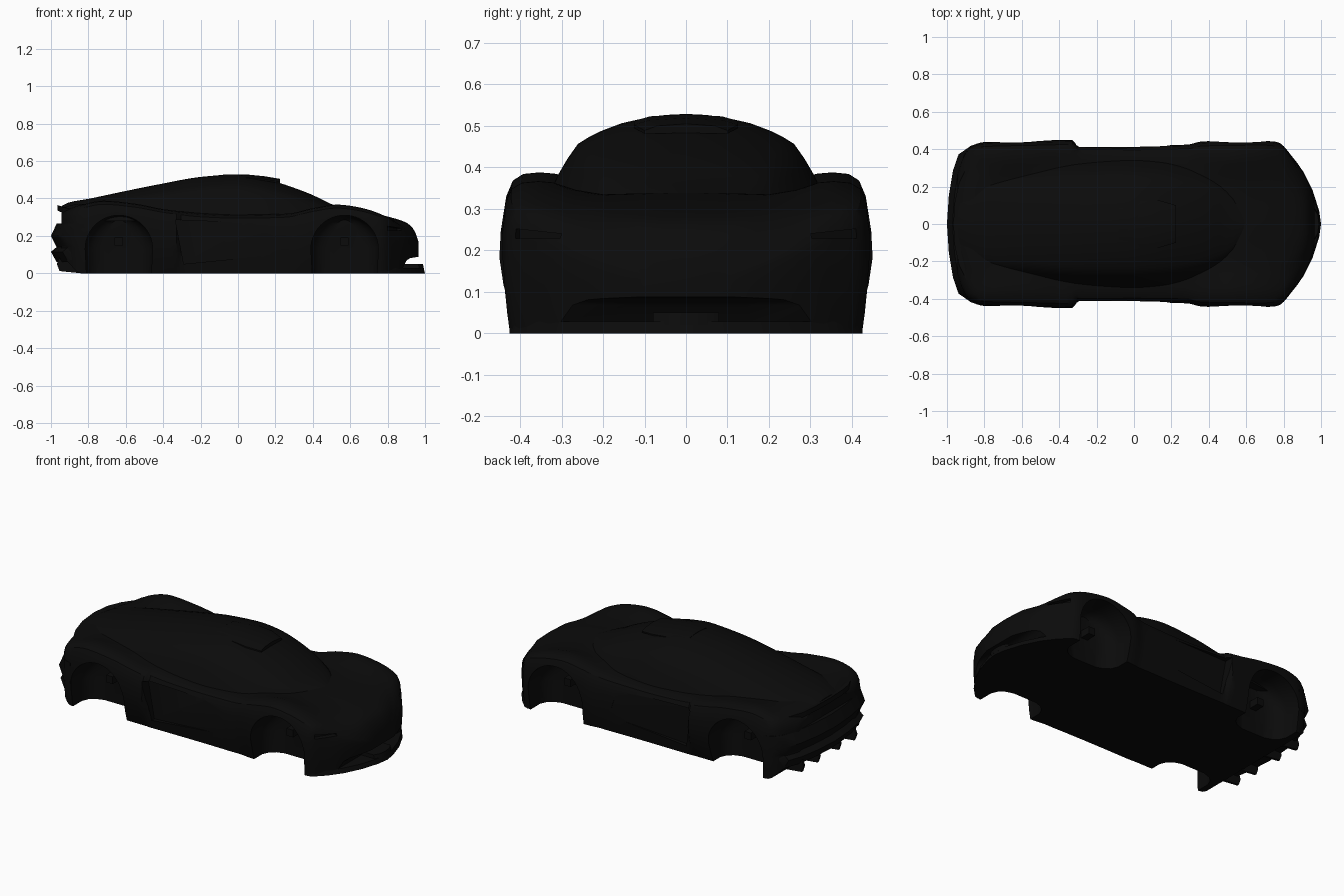
import bpy, bmesh, math

if "Cube" in bpy.data.objects:
    bpy.data.objects.remove(bpy.data.objects["Cube"])

black = bpy.data.materials.new("gloss_black")
black.diffuse_color = (0.0033, 0.0033, 0.0033, 1)
black.use_nodes = True
black.node_tree.nodes["Principled BSDF"].inputs["Base Color"].default_value = black.diffuse_color


def curve(keys, x):
    """Monotone cubic through (x, value) keys."""
    n = len(keys)
    d = [(keys[i+1][1]-keys[i][1])/(keys[i+1][0]-keys[i][0]) for i in range(n-1)]
    m = [d[0]] + [2*a*b/(a+b) if a*b > 0 else 0 for a, b in zip(d, d[1:])] + [d[-1]]
    x = min(max(x, keys[0][0]), keys[-1][0])
    i = max(j for j in range(n-1) if keys[j][0] <= x)
    h = keys[i+1][0]-keys[i][0]
    t = (x-keys[i][0])/h
    return ((2*t**3-3*t*t+1)*keys[i][1] + (t**3-2*t*t+t)*h*m[i]
            + (3*t*t-2*t**3)*keys[i+1][1] + (t**3-t*t)*h*m[i+1])


def loft(name, rings, smooth=True):
    """Skin closed rings of points and cap both ends."""
    bm = bmesh.new()
    vs = [[bm.verts.new(p) for p in r] for r in rings]
    n = len(vs[0])
    for a, b in zip(vs, vs[1:]):
        for i in range(n):
            j = (i+1) % n
            bm.faces.new((a[i], a[j], b[j], b[i]))
    bm.faces.new(vs[0])
    bm.faces.new(vs[-1])
    bmesh.ops.recalc_face_normals(bm, faces=bm.faces)
    me = bpy.data.meshes.new(name)
    bm.to_mesh(me)
    bm.free()
    me.materials.append(black)
    ob = bpy.data.objects.new(name, me)
    bpy.context.collection.objects.link(ob)
    if smooth:
        finish(ob)
    return ob


def finish(ob):
    bpy.ops.object.select_all(action='DESELECT')
    ob.select_set(True)
    bpy.context.view_layer.objects.active = ob
    bpy.ops.object.shade_smooth_by_angle(angle=math.radians(32))


def mirrored(half):
    """Complete a half section given as (x, y, z), first and last on the centre."""
    return half + [(x, -y, z) for x, y, z in reversed(half[1:-1])]


def slab(name, outline, z0, z1, inset=0.0):
    """Horizontal plate from a half plan outline (x, y)."""
    return loft(name, [mirrored([(x-inset*k, y, z) for x, y in outline])
                       for z, k in ((z0, 0), (z1, 1))])


def cut(ob, cutter):
    mod = ob.modifiers.new("cut", 'BOOLEAN')
    mod.operation, mod.solver, mod.object = 'DIFFERENCE', 'EXACT', cutter
    bpy.ops.object.select_all(action='DESELECT')
    ob.select_set(True)
    bpy.context.view_layer.objects.active = ob
    bpy.ops.object.modifier_apply(modifier=mod.name)
    bpy.data.objects.remove(cutter)


def arch(x, side):
    """Wheel tub: round top, straight legs, rounded inner end."""
    rings = []
    for y, k in ((.255, .45), (.27, .72), (.295, .9), (.335, 1), (.6, 1)):
        r = .18*k
        ring = [(x+r*math.cos(math.pi*i/28), side*y, .13+.18*(.75+.25*k)*math.sin(math.pi*i/28))
                for i in range(29)]
        rings.append(ring + [(x-r*.95, side*y, -.05), (x+r*.95, side*y, -.05)])
    return loft("arch_cutter", rings, False)


# body shell: width, sill ratio, shoulder height, deck height and underside along the length
width = [(-.945, .275), (-.92, .345), (-.9, .385), (-.87, .417), (-.8, .438), (-.5, .446),
         (-.33, .45), (-.305, .422), (0, .42), (.28, .424), (.37, .442), (.7, .446),
         (.77, .437), (.85, .355), (.9, .285), (.94, .2), (.965, .11)]
sill = [(-.8, .965), (-.55, .95), (-.46, .895), (-.33, .89), (-.305, .955), (.25, .955),
        (.37, .93), (.7, .96)]
shoulder = [(-.945, .292), (-.92, .318), (-.85, .36), (-.72, .388), (-.55, .372), (-.4, .343),
            (-.2, .318), (0, .31), (.25, .315), (.4, .348), (.53, .367), (.64, .354),
            (.8, .30), (.85, .262), (.9, .217), (.94, .18), (.965, .145)]
deck = [(-.945, .345), (-.9, .362), (-.85, .37), (-.5, .35), (0, .32), (.4, .33), (.55, .335),
        (.7, .32), (.82, .293), (.9, .266), (.94, .23), (.965, .165)]
under = [(-.945, .085), (-.92, .07), (-.84, 0), (.86, 0), (.91, .078), (.965, .088)]

stations = [-.945, -.935] + [-.92+.02*i for i in range(29)] + [-.33, -.318, -.305]
stations += [-.28+.04*i for i in range(14)] + [.28+.02*i for i in range(33)] + [.935, .95, .965]
stations = sorted(set(round(s, 3) for s in stations))
rings = []
for x in stations:
    w, k, s, c, b = (curve(t, x) for t in (width, sill, shoulder, deck, under))
    h = s-b
    rings.append(mirrored([(x, y*w, z) for y, z in (
        (0, b), (.5, b), (k, b), (k+(1-k)*.4, b+.15*h), (k+(1-k)*.8, b+.35*h),
        (1, b+.55*h), (.993, b+.73*h),
        (.978, b+.86*h), (.945, b+.95*h), (.89, b+.99*h), (.8, s+max(0, c-s)*.3),
        (.72, s-.003+max(0, c-s)*.5), (.6, c+(s-c)*.35), (.45, c), (.2, c+.003), (0, c+.005))]))
body = loft("body_shell", rings, False)

# wheel arches, recessed door scoops and headlight slots
for side in (-1, 1):
    for x in (-.637, .57):
        cut(body, arch(x, side))
    panel = ((-.335, .285), (-.29, .05), (.22, .10), (.17, .265))
    cut(body, loft("door_cutter", [
        [(x, side*(.385+(x+.3)*.07), z) for x, z in panel],
        [(x, side*.6, z) for x, z in panel]], False))
    lamp = ((.80, .42, .252), (.87, .31, .240), (.87, .31, .228), (.80, .42, .228))
    cut(body, loft("lamp_cutter", [
        [(x-.02, side*(y-.02), z) for x, y, z in lamp],
        [(x+.2, side*(y+.1), z) for x, y, z in lamp]], False))
finish(body)

# cabin canopy
half_w = [(-.94, .16), (-.8, .24), (-.6, .268), (-.3, .3), (0, .31), (.15, .302),
          (.28, .278), (.4, .24), (.52, .17), (.6, .07)]
crown = [(-.94, .362), (-.9, .38), (-.8, .398), (-.6, .44), (-.4, .48), (-.2, .515), (0, .529),
         (.1, .517), (.2, .49), (.28, .464), (.4, .418), (.5, .37), (.6, .335)]
rings = []
for i in range(45):
    x = -.94+1.54*i/44
    w, t = curve(half_w, x), curve(crown, x)
    rings.append(mirrored([(x, y*w, .28+(t-.28)*z) for y, z in (
        (0, 0), (1.14, 0), (1.07, .21), (1, .4), (.92, .57), (.84, .71), (.75, .78),
        (.65, .84), (.5, .91), (.32, .96), (.16, .99), (0, 1))]))
loft("cabin", rings)

# roof scoop lip overhanging the windscreen
loft("roof_scoop", [mirrored([(x, 0, z-.022), (x, w, z-.024), (x, w, z-.016),
                             (x, w*.7, z-.005), (x, 0, z)])
                    for x, w, z in ((-.08, .10, .529), (.05, .125, .528),
                                    (.14, .125, .519), (.225, .10, .505))])

# front splitter with raised centre
nose = [(1, 0), (.99, .07), (.955, .18), (.905, .28), (.85, .355), (.79, .415)]
slab("front_splitter", nose + [(.76, .425), (.76, 0)], 0, .028, .008)
slab("splitter_centre", [(.995, 0), (.988, .05), (.97, .08), (.86, .08), (.86, 0)], .02, .05, .006)

# tail: spoiler lip, bumper, diffuser blade
tail = [(-.97, 0), (-.96, .15), (-.938, .28), (-.908, .365), (-.872, .41), (-.82, .425), (-.82, 0)]


def tail_part(name, shift, z0, z1, z2, scale=1):
    levels = ((z0, 0), (z1, shift), (z2, 0))
    loft(name, [mirrored([(x-k if x < -.9 else x, y*scale, z) for x, y in tail])
                for z, k in levels])


lip = [(-.966, 0, .366), (-.958, .12, .362), (-.935, .22, .352), (-.895, .30, .345),
       (-.84, .32, .36), (-.84, 0, .375)]
loft("tail_spoiler", [mirrored([(x, y, z-d) for x, y, z in lip]) for d in (.03, 0)])
tail_part("rear_bumper", .03, .14, .2, .265, 1.02)
tail_part("diffuser_blade", .03, .06, .115, .14, .98)

# diffuser fins and hubs
for side in (-1, 1):
    for y in (.1, .25):
        fin = [(-.84, 0), (-.955, .012), (-.968, .05), (-.95, .1), (-.84, .1)]
        loft("diffuser_fin", [[(x, side*(y+d), z) for x, z in fin] for d in (-.007, .007)])
    for x in (-.637, .57):
        loft("wheel_hub", [[(x+a*.022, side*y, .17+b*.022) for a, b in
                            ((-1, -1), (1, -1), (1, 1), (-1, 1))] for y in (.24, .32)])
